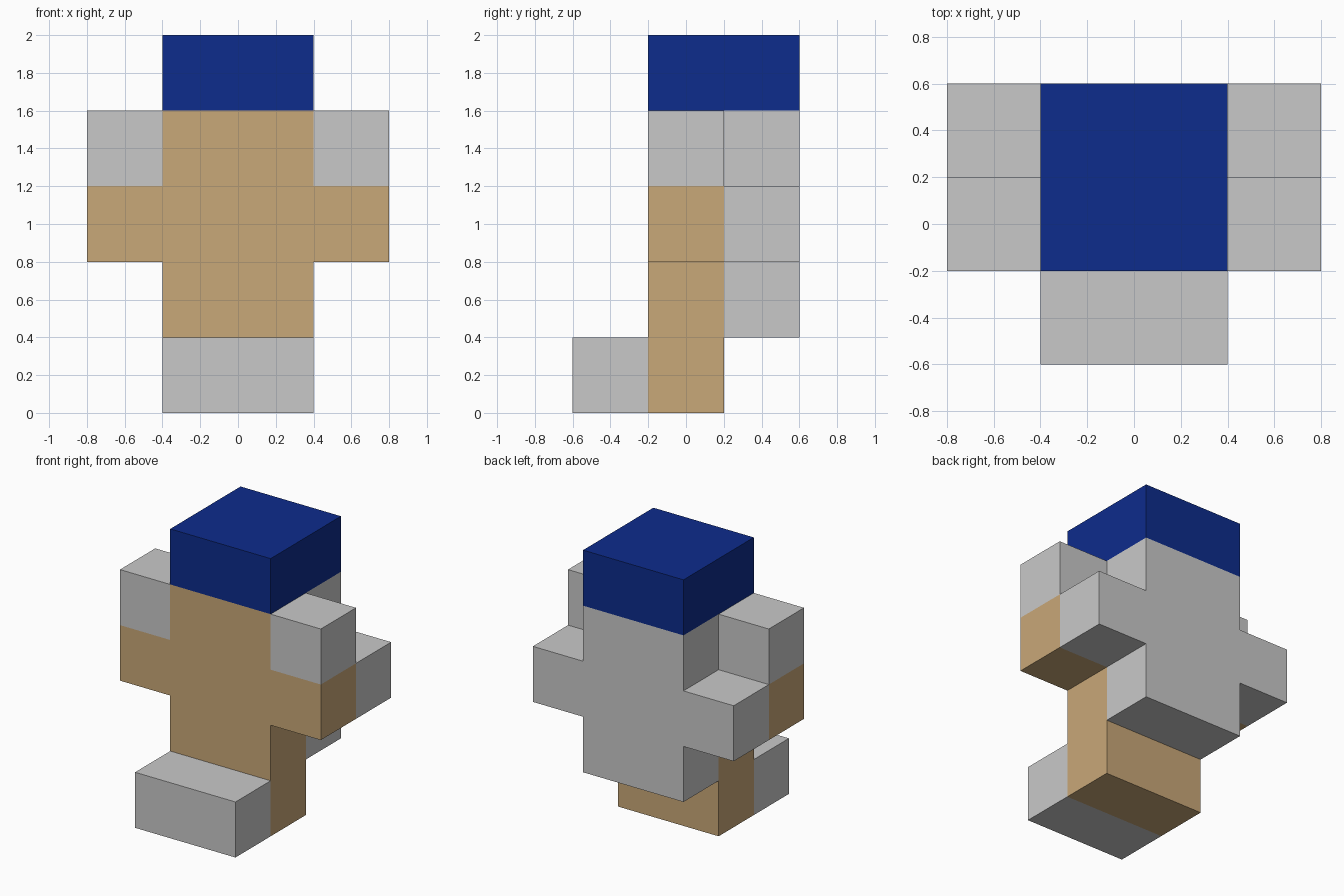
import bpy, bmesh
from mathutils import Vector

if "Cube" in bpy.data.objects:
    bpy.data.objects.remove(bpy.data.objects["Cube"])


def material(name, rgb):
    m = bpy.data.materials.new(name)
    m.diffuse_color = (*rgb, 1.0)
    m.use_nodes = True
    m.node_tree.nodes["Principled BSDF"].inputs["Base Color"].default_value = m.diffuse_color
    return m


TAN = material("tan", (0.584, 0.392, 0.188))
GREY = material("light grey", (0.584, 0.584, 0.584))
BLUE = material("dark blue", (0.004, 0.025, 0.262))


def extrude_profile(name, profile, y0, y1, mat):
    """Flat front (x, z) outline, extruded from y0 back to y1."""
    bm = bmesh.new()
    face = bm.faces.new([bm.verts.new((x, y0, z)) for x, z in profile])
    new = bmesh.ops.extrude_face_region(bm, geom=[face])["geom"]
    verts = [v for v in new if isinstance(v, bmesh.types.BMVert)]
    bmesh.ops.translate(bm, verts=verts, vec=Vector((0, y1 - y0, 0)))
    bmesh.ops.recalc_face_normals(bm, faces=bm.faces)
    mesh = bpy.data.meshes.new(name)
    bm.to_mesh(mesh)
    bm.free()
    mesh.materials.append(mat)
    obj = bpy.data.objects.new(name, mesh)
    bpy.context.collection.objects.link(obj)
    return obj


def rectangle(x0, x1, z0, z1):
    return [(x0, z0), (x1, z0), (x1, z1), (x0, z1)]


def cross(bottom):
    """Column with a side arm on each side between z 0.8 and 1.2."""
    right = [(0.4, bottom), (0.4, 0.8), (0.8, 0.8), (0.8, 1.2), (0.4, 1.2), (0.4, 1.6)]
    return right + [(-x, z) for x, z in reversed(right)]


# Body with arms and leg block, and the matching grey layer behind it
extrude_profile("body", cross(0.0), -0.2, 0.2, TAN)
extrude_profile("back_layer", cross(0.4), 0.2, 0.6, GREY)

# Blocks above the arms
extrude_profile("shoulder_right", rectangle(0.4, 0.8, 1.2, 1.6), -0.2, 0.2, GREY)
extrude_profile("shoulder_left", rectangle(-0.8, -0.4, 1.2, 1.6), -0.2, 0.2, GREY)

# Foot and head
extrude_profile("foot", rectangle(-0.4, 0.4, 0.0, 0.4), -0.6, -0.2, GREY)
extrude_profile("head", rectangle(-0.4, 0.4, 1.6, 2.0), -0.2, 0.6, BLUE)
